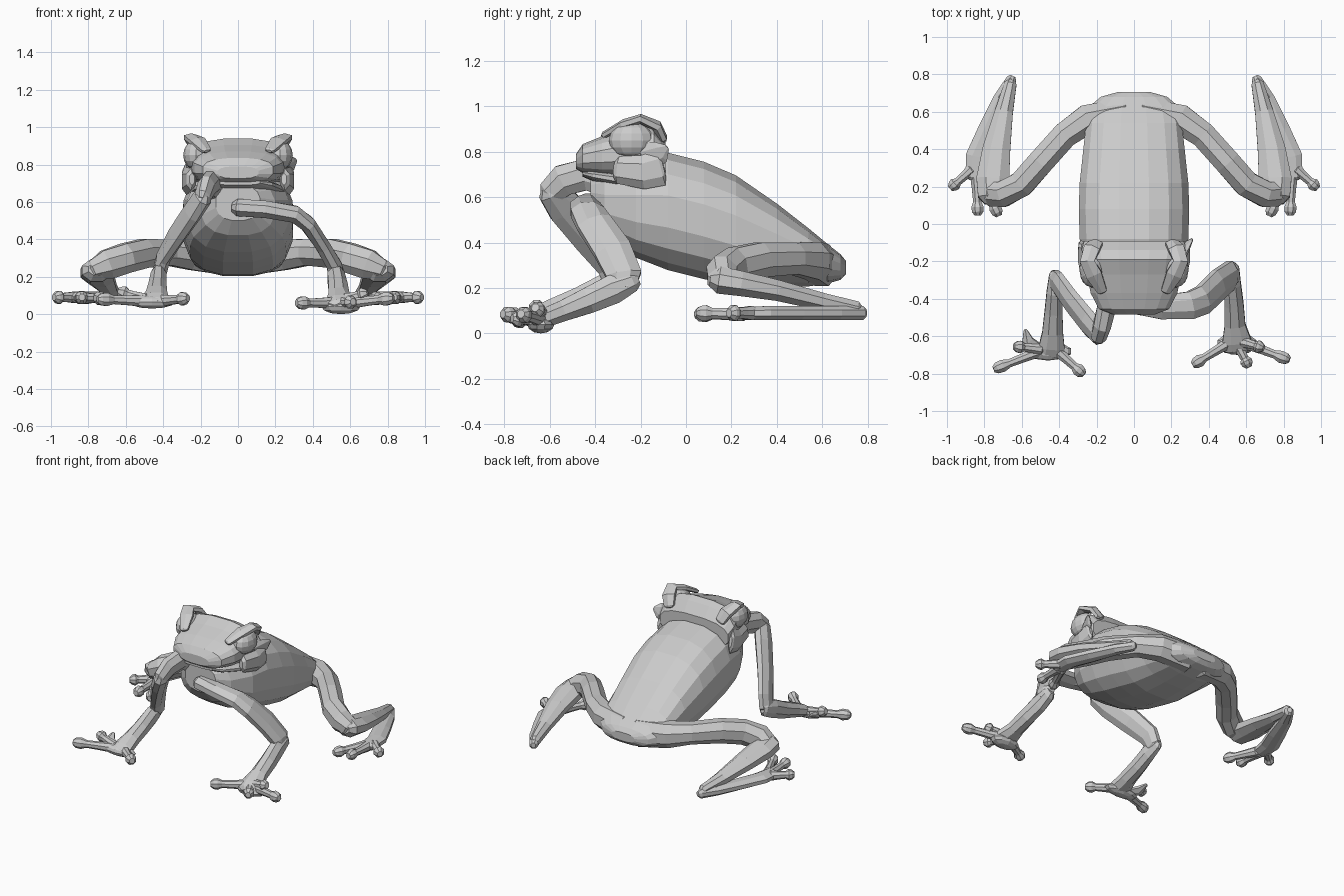
import bpy, bmesh, math
from mathutils import Vector

grey = bpy.data.materials.new("plain grey")
grey.diffuse_color = (0.6, 0.6, 0.6, 1)


def finish(name, bm):
    bmesh.ops.recalc_face_normals(bm, faces=bm.faces)
    me = bpy.data.meshes.new(name)
    bm.to_mesh(me)
    bm.free()
    me.materials.append(grey)
    ob = bpy.data.objects.new(name, me)
    bpy.context.collection.objects.link(ob)
    return ob


def skin(name, rings):
    """Join rings of points into a closed skin."""
    bm = bmesh.new()
    vs = [[bm.verts.new(p) for p in r] for r in rings]
    n = len(vs[0])
    for a, b in zip(vs, vs[1:]):
        for i in range(n):
            j = (i + 1) % n
            bm.faces.new((a[i], a[j], b[j], b[i]))
    bm.faces.new(vs[0])
    bm.faces.new(vs[-1])
    return finish(name, bm)


def power(c, e):
    return math.copysign(abs(c) ** e, c)


def loft(name, sections, n=16, e=0.8):
    """Sections along y: (y, half width, top z, bottom z)."""
    rings = []
    for y, w, top, bot in sections:
        m, h = (top + bot) / 2, (top - bot) / 2
        rings.append([(w * power(math.cos(t), e), y, m + h * power(math.sin(t), e))
                      for t in (2 * math.pi * (i + .5) / n for i in range(n))])
    return skin(name, rings)


def limb(name, path, side=(1, 0, 0), n=8):
    """Tube through (x, y, z, half width along side, half depth), rounded ends."""
    pts = [Vector(p[:3]) for p in path]
    rings = []
    last = len(pts) - 1
    for k, p in enumerate(path):
        t0 = (pts[k] - pts[k - 1]).normalized() if k else Vector()
        t1 = (pts[k + 1] - pts[k]).normalized() if k < last else Vector()
        t = (t0 + t1).normalized()
        s = Vector(side)
        a = (s - t * s.dot(t)).normalized()
        b = t.cross(a)

        def ring(c, f):
            return [c + a * (math.cos(u) * p[3] * f) + b * (math.sin(u) * p[4] * f)
                    for u in (2 * math.pi * (i + .5) / n for i in range(n))]
        r = min(p[3], p[4])
        if k == 0:
            rings.append(ring(pts[k] - t * r * .6, .55))
        rings.append(ring(pts[k], 1))
        if k == last:
            rings.append(ring(pts[k] + t * r * .6, .55))
    return skin(name, rings)


def ball(name, loc, size, u=12, v=8):
    bm = bmesh.new()
    bmesh.ops.create_uvsphere(bm, u_segments=u, v_segments=v, radius=1)
    for w in bm.verts:
        w.co = Vector([c + d * s for c, d, s in zip(loc, w.co, size)])
    return finish(name, bm)


def toe(name, root, tip):
    """Slim digit with a round pad at the tip."""
    a, b = Vector(root), Vector(tip)
    radii = ((0, .034), (.35, .028), (.68, .025), (.82, .038), (.95, .034))
    limb(name, [(*a.lerp(b, f), r, r * .95) for f, r in radii], (0, 0, 1))


# torso
loft("torso", [(-.42, .12, .69, .5), (-.36, .2, .72, .42), (-.22, .275, .77, .33),
               (-.08, .295, .80, .275), (.08, .3, .76, .235), (.22, .295, .70, .205),
               (.4, .275, .575, .2), (.54, .26, .465, .205), (.63, .24, .39, .22),
               (.68, .18, .35, .235), (.705, .09, .32, .26)])

# head and jaw
loft("head", [(-.485, .11, .79, .725), (-.455, .19, .835, .705), (-.37, .235, .87, .69),
              (-.27, .255, .905, .68), (-.19, .27, .94, .67), (-.14, .285, .92, .655),
              (-.09, .27, .85, .66)], e=.75)
loft("lower_jaw", [(-.455, .12, .72, .69), (-.41, .185, .72, .67), (-.3, .235, .71, .645),
                   (-.16, .27, .70, .615), (-.1, .25, .72, .64)], e=.75)

for s, side in ((-1, "left"), (1, "right")):
    # eyes, brows, nostrils and jaw corner
    ball(side + "_eye", (s * .225, -.24, .85), (.068, .1, .08))
    limb(side + "_brow", [(s * .17, -.36, .875, .03, .015), (s * .215, -.27, .925, .05, .02),
                          (s * .25, -.2, .945, .045, .022), (s * .225, -.13, .915, .05, .025),
                          (s * .2, -.1, .86, .04, .02)], n=6)
    ball(side + "_nostril", (s * .165, -.435, .795), (.014, .016, .016), 8, 6)
    limb(side + "_jaw_corner", [(s * .25, -.3, .72, .03, .06), (s * .275, -.19, .71, .03, .075),
                                (s * .28, -.11, .73, .02, .08)], n=6)
    # hind leg: thigh, shank, foot
    limb(side + "_thigh", [(s * .05, .6, .3, .1, .08), (s * .25, .56, .32, .09, .085),
                           (s * .37, .475, .33, .075, .075), (s * .5, .33, .325, .083, .075),
                           (s * .6, .215, .3, .085, .075), (s * .7, .16, .265, .085, .075),
                           (s * .77, .16, .235, .06, .07)], (0, 0, 1))
    limb(side + "_shank", [(s * .755, .145, .235, .085, .065), (s * .755, .24, .22, .095, .06),
                           (s * .735, .4, .19, .08, .05), (s * .695, .6, .14, .052, .042),
                           (s * .66, .75, .105, .035, .04)])
    limb(side + "_foot", [(s * .655, .775, .09, .03, .034), (s * .71, .67, .09, .045, .034),
                          (s * .78, .5, .09, .06, .034), (s * .84, .36, .09, .065, .033),
                          (s * .85, .25, .088, .055, .03)])
    for i, tip in enumerate(((.975, .197, .09), (.835, .055, .09), (.725, .05, .085))):
        root = ((.87, .29, .09), (.845, .25, .085), (.82, .25, .085))[i]
        toe(f"{side}_hind_toe_{i + 1}", (s * root[0], *root[1:]), (s * tip[0], *tip[1:]))

# torn back corner of the right cheek
limb("right_cheek_flap", [(.25, -.18, .77, .025, .07), (.29, -.11, .8, .015, .05),
                          (.31, -.085, .82, .006, .015)], n=6)

# right arm, spreading sideways from the chest
limb("right_upper_arm", [(.0, -.42, .57, .065, .05), (.15, -.445, .56, .07, .05),
                         (.3, -.435, .535, .08, .05), (.37, -.405, .485, .085, .045),
                         (.45, -.325, .37, .09, .042), (.515, -.275, .26, .085, .045),
                         (.525, -.28, .2, .06, .045)], (0, 1, 0))
limb("right_forearm", [(.52, -.235, .23, .045, .05), (.525, -.32, .195, .05, .07),
                       (.535, -.43, .145, .055, .062), (.54, -.54, .1, .06, .05),
                       (.55, -.63, .065, .085, .045), (.555, -.67, .05, .08, .035)])
ball("right_palm", (.55, -.64, .04), (.11, .06, .04), 10, 6)
for i, tip in enumerate(((.32, -.75, .06), (.61, -.755, .065), (.825, -.725, .085))):
    toe(f"right_finger_{i + 1}", (.5 + i * .05, -.64, .06), tip)
toe("right_finger_4", (.58, -.63, .08), (.68, -.66, .11))

# left arm, reaching forward under the chin and folding back
limb("left_shoulder", [(-.13, -.32, .68, .06, .1), (-.145, -.44, .7, .055, .075),
                       (-.17, -.54, .675, .05, .075), (-.19, -.6, .62, .045, .06)])
limb("left_upper_arm", [(-.185, -.59, .63, .05, .07), (-.24, -.53, .55, .05, .085),
                        (-.33, -.42, .42, .045, .085), (-.4, -.325, .3, .04, .075),
                        (-.42, -.3, .22, .04, .06)])
limb("left_forearm", [(-.425, -.27, .23, .03, .05), (-.425, -.36, .2, .045, .065),
                      (-.43, -.47, .15, .052, .058), (-.435, -.58, .11, .06, .05),
                      (-.44, -.66, .08, .075, .042), (-.445, -.7, .065, .08, .03)])
ball("left_palm", (-.46, -.68, .065), (.13, .05, .035), 10, 6)
for i, tip in enumerate(((-.745, -.775, .08), (-.275, -.8, .085), (-.63, -.655, .12))):
    root = ((-.5, -.68, .07), (-.41, -.68, .07), (-.5, -.67, .08))[i]
    toe(f"left_finger_{i + 1}", root, tip)
limb("left_web", [(-.5, -.67, .07, .03, .015), (-.57, -.63, .09, .04, .02),
                  (-.58, -.57, .11, .012, .01)], n=6)
